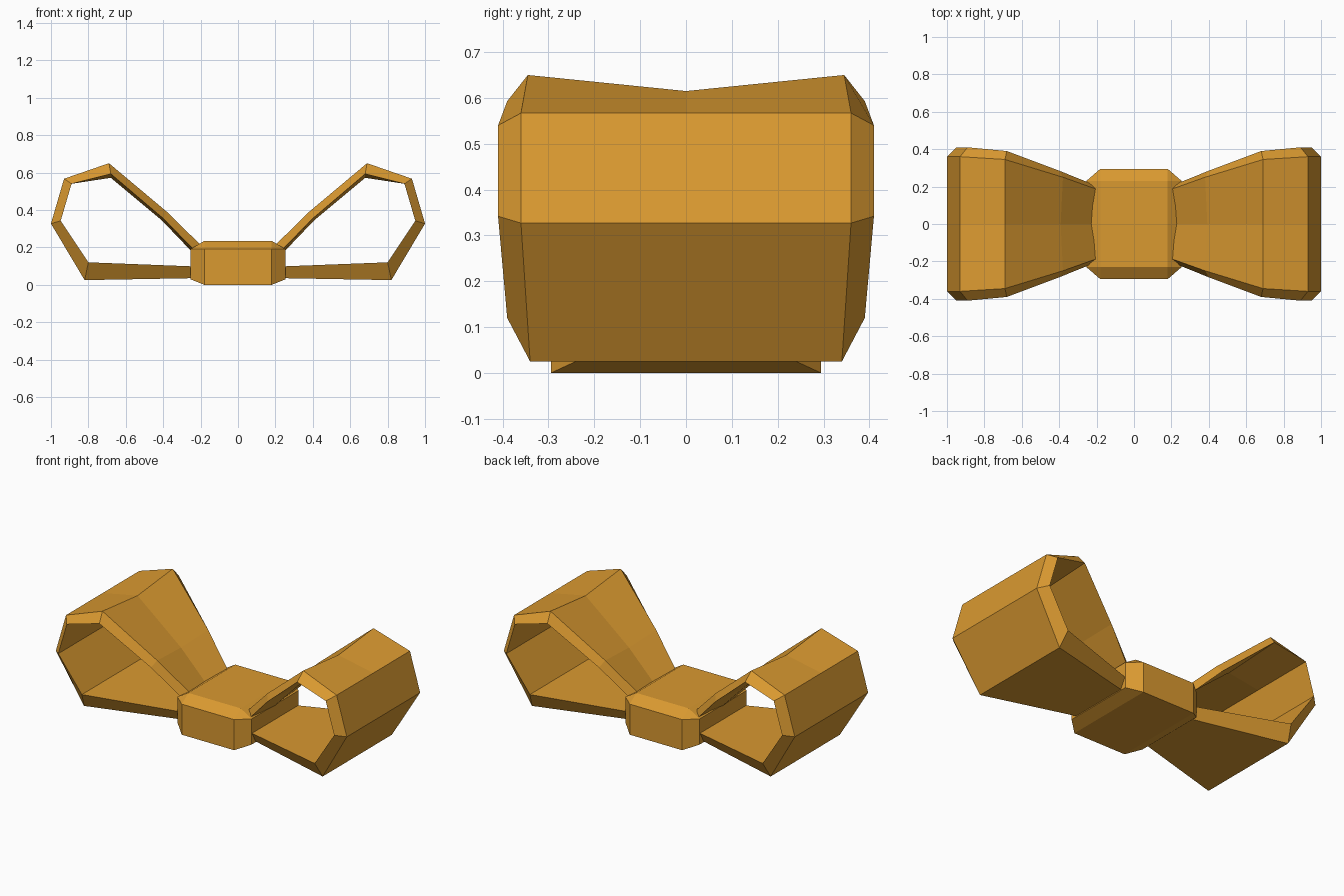
import bpy, bmesh

old = bpy.data.objects.get("Cube")
if old:
    bpy.data.objects.remove(old, do_unlink=True)

# Single golden ribbon colour
gold = bpy.data.materials.new("golden_orange")
gold.use_nodes = True
colour = (0.70, 0.32, 0.03, 1)
gold.diffuse_color = colour
gold.node_tree.nodes["Principled BSDF"].inputs["Base Color"].default_value = colour


def finish(bm, name):
    bmesh.ops.recalc_face_normals(bm, faces=bm.faces)
    mesh = bpy.data.meshes.new(name)
    bm.to_mesh(mesh)
    bm.free()
    mesh.materials.append(gold)
    obj = bpy.data.objects.new(name, mesh)
    bpy.context.collection.objects.link(obj)
    return obj


# Ribbon stations from upper knot end round to lower knot end:
# outer x, z, half width; inner x, z, half width; inward dent at the middle
stations = [
    ((0.10, 0.115, 0.15), (0.14, 0.09, 0.18), (0.02, -0.02)),
    ((0.38, 0.39, 0.25), (0.40, 0.355, 0.285), (0.012, -0.018)),
    ((0.69, 0.65, 0.345), (0.68, 0.593, 0.39), (0.0, -0.035)),
    ((0.93, 0.567, 0.36), (0.89, 0.54, 0.41), (0.0, 0.0)),
    ((1.00, 0.327, 0.36), (0.948, 0.342, 0.41), (0.0, 0.0)),
    ((0.82, 0.025, 0.34), (0.80, 0.12, 0.39), (0.0, 0.0)),
    ((0.10, 0.038, 0.15), (0.10, 0.093, 0.18), (0.0, 0.0)),
]


def ribbon_loop(name, side):
    bm = bmesh.new()
    rings = []
    for (ox, oz, ow), (ix, iz, iw), (dx, dz) in stations:
        section = [(ox, -ow, oz), (ox + dx, 0, oz + dz), (ox, ow, oz),
                   (ix, iw, iz), (ix + dx * 0.6, 0, iz + dz * 0.6), (ix, -iw, iz)]
        rings.append([bm.verts.new((side * x, y, z)) for x, y, z in section])
    for a, b in zip(rings, rings[1:]):
        for i in range(6):
            j = (i + 1) % 6
            bm.faces.new((a[i], a[j], b[j], b[i]))
    # End caps hidden inside the knot
    for r in (rings[0], rings[-1]):
        bm.faces.new((r[0], r[1], r[4], r[5]))
        bm.faces.new((r[1], r[2], r[3], r[4]))
    return finish(bm, name)


ribbon_loop("left_loop", 1)
ribbon_loop("right_loop", -1)

# Chamfered central knot, as the hull of its mirrored corners
bm = bmesh.new()
for x, y, z in [(0.18, 0.295, 0), (0.18, 0.295, 0.19), (0.18, 0.23, 0.235),
                (0.255, 0.23, 0.19), (0.255, 0.23, 0.03)]:
    for sx in (1, -1):
        for sy in (1, -1):
            bm.verts.new((sx * x, sy * y, z))
bmesh.ops.convex_hull(bm, input=bm.verts)
bmesh.ops.dissolve_limit(bm, angle_limit=0.02, verts=bm.verts, edges=bm.edges)
finish(bm, "knot")
